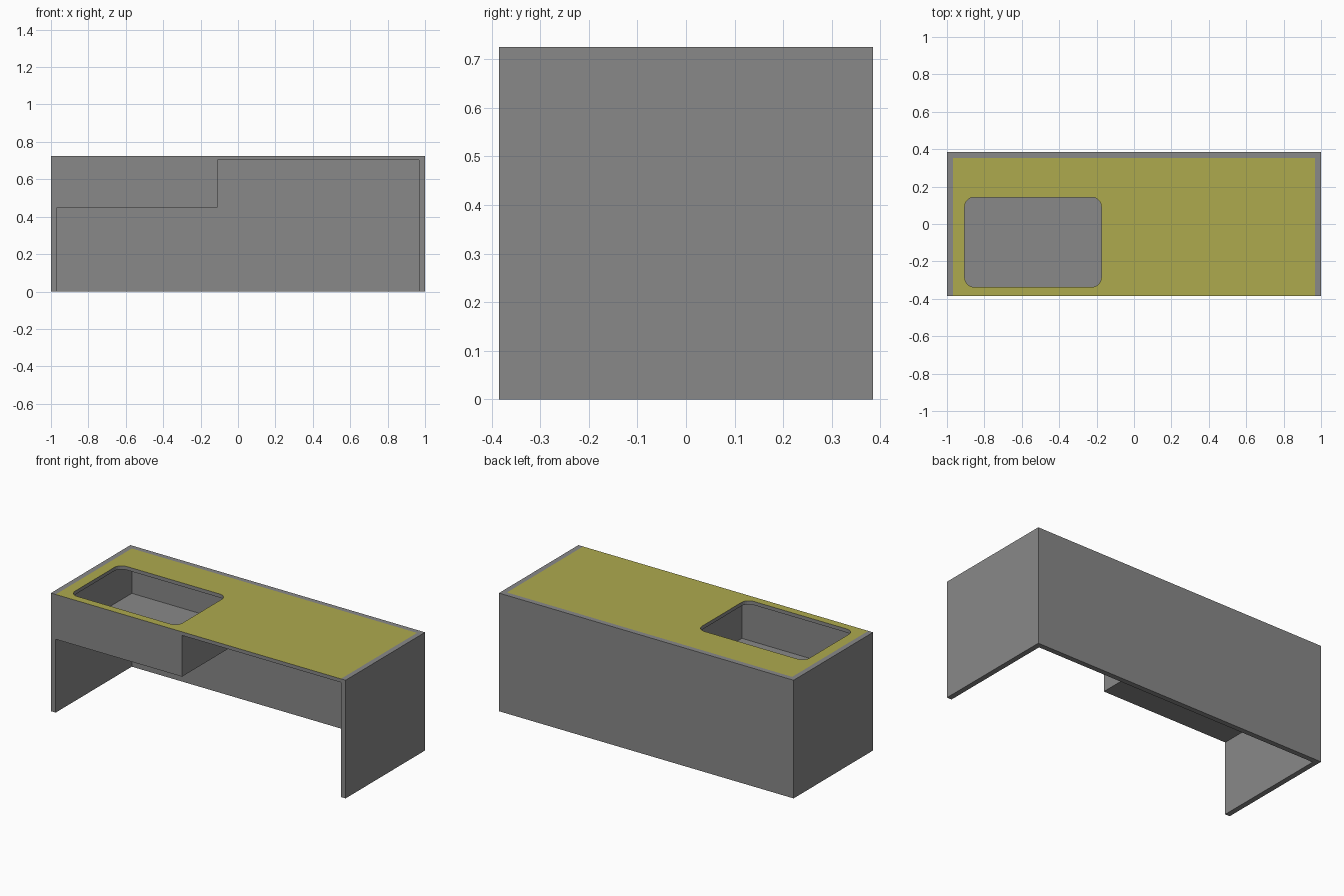
import bpy, bmesh, math
from mathutils import Vector

cube = bpy.data.objects.get("Cube")
if cube:
    bpy.data.objects.remove(cube, do_unlink=True)

# Overall sizes
HALF_X, HALF_Y, HEIGHT = 1.0, 0.385, 0.725
PANEL = 0.032
INNER_X, INNER_Y = HALF_X - PANEL, HALF_Y - PANEL
UNDERSIDE = 0.703
BOX_FLOOR, BOX_SIDE = 0.45, -0.11


def make_material(name, rgb):
    mat = bpy.data.materials.new(name)
    mat.use_nodes = True
    color = (*rgb, 1.0)
    mat.diffuse_color = color
    mat.node_tree.nodes["Principled BSDF"].inputs["Base Color"].default_value = color
    return mat


grey = make_material("grey", (0.25, 0.25, 0.25))
yellow = make_material("olive_yellow", (0.42, 0.40, 0.076))


def finish(name, bm, *mats):
    mesh = bpy.data.meshes.new(name)
    bm.to_mesh(mesh)
    bm.free()
    for mat in mats:
        mesh.materials.append(mat)
    obj = bpy.data.objects.new(name, mesh)
    bpy.context.collection.objects.link(obj)
    return obj


def box(name, low, high):
    bm = bmesh.new()
    low, high = Vector(low), Vector(high)
    bmesh.ops.create_cube(bm, size=1)
    for v in bm.verts:
        v.co = (low + high) / 2 + v.co * (high - low)
    return finish(name, bm, grey)


def sheet(name, *corners):
    bm = bmesh.new()
    bm.faces.new([bm.verts.new(c) for c in corners])
    return finish(name, bm, grey)


def rounded_rectangle(x0, x1, y0, y1, radius, steps=6):
    centres = [(x1 - radius, y1 - radius), (x0 + radius, y1 - radius),
               (x0 + radius, y0 + radius), (x1 - radius, y0 + radius)]
    points = []
    for quarter, (cx, cy) in enumerate(centres):
        for i in range(steps + 1):
            a = math.pi / 2 * (quarter + i / steps)
            points.append((cx + radius * math.cos(a), cy + radius * math.sin(a)))
    return points


# Side and back panels
box("right_panel", (-HALF_X, -HALF_Y, 0), (-INNER_X, HALF_Y, HEIGHT))
box("left_panel", (INNER_X, -HALF_Y, 0), (HALF_X, HALF_Y, HEIGHT))
box("back_panel", (-INNER_X, INNER_Y, 0), (INNER_X, HALF_Y, HEIGHT))

# Countertop with a rounded opening
bm = bmesh.new()
outer = [(-INNER_X, -HALF_Y), (INNER_X, -HALF_Y), (INNER_X, INNER_Y), (-INNER_X, INNER_Y)]
opening = rounded_rectangle(-0.905, -0.175, -0.337, 0.143, 0.05)
edges = []
for loop in (outer, opening):
    verts = [bm.verts.new((x, y, UNDERSIDE)) for x, y in loop]
    edges += [bm.edges.new((v, verts[i - 1])) for i, v in enumerate(verts)]
bmesh.ops.triangle_fill(bm, edges=edges, use_beauty=True, normal=(0, 0, 1))
raised = bmesh.ops.extrude_face_region(bm, geom=bm.faces[:], use_keep_orig=True)["geom"]
bmesh.ops.translate(bm, vec=(0, 0, HEIGHT - UNDERSIDE),
                    verts=[g for g in raised if isinstance(g, bmesh.types.BMVert)])
bmesh.ops.recalc_face_normals(bm, faces=bm.faces[:])
for face in bm.faces:
    face.material_index = int(face.normal.z > 0.5)
finish("countertop", bm, grey, yellow)

# Thin sheets enclosing the compartment under the opening
sheet("compartment_front",
      (-INNER_X, -HALF_Y, BOX_FLOOR), (BOX_SIDE, -HALF_Y, BOX_FLOOR),
      (BOX_SIDE, -HALF_Y, UNDERSIDE), (-INNER_X, -HALF_Y, UNDERSIDE))
sheet("compartment_side",
      (BOX_SIDE, -HALF_Y, BOX_FLOOR), (BOX_SIDE, INNER_Y, BOX_FLOOR),
      (BOX_SIDE, INNER_Y, UNDERSIDE), (BOX_SIDE, -HALF_Y, UNDERSIDE))
sheet("compartment_floor",
      (-INNER_X, -HALF_Y, BOX_FLOOR), (BOX_SIDE, -HALF_Y, BOX_FLOOR),
      (BOX_SIDE, INNER_Y, BOX_FLOOR), (-INNER_X, INNER_Y, BOX_FLOOR))
